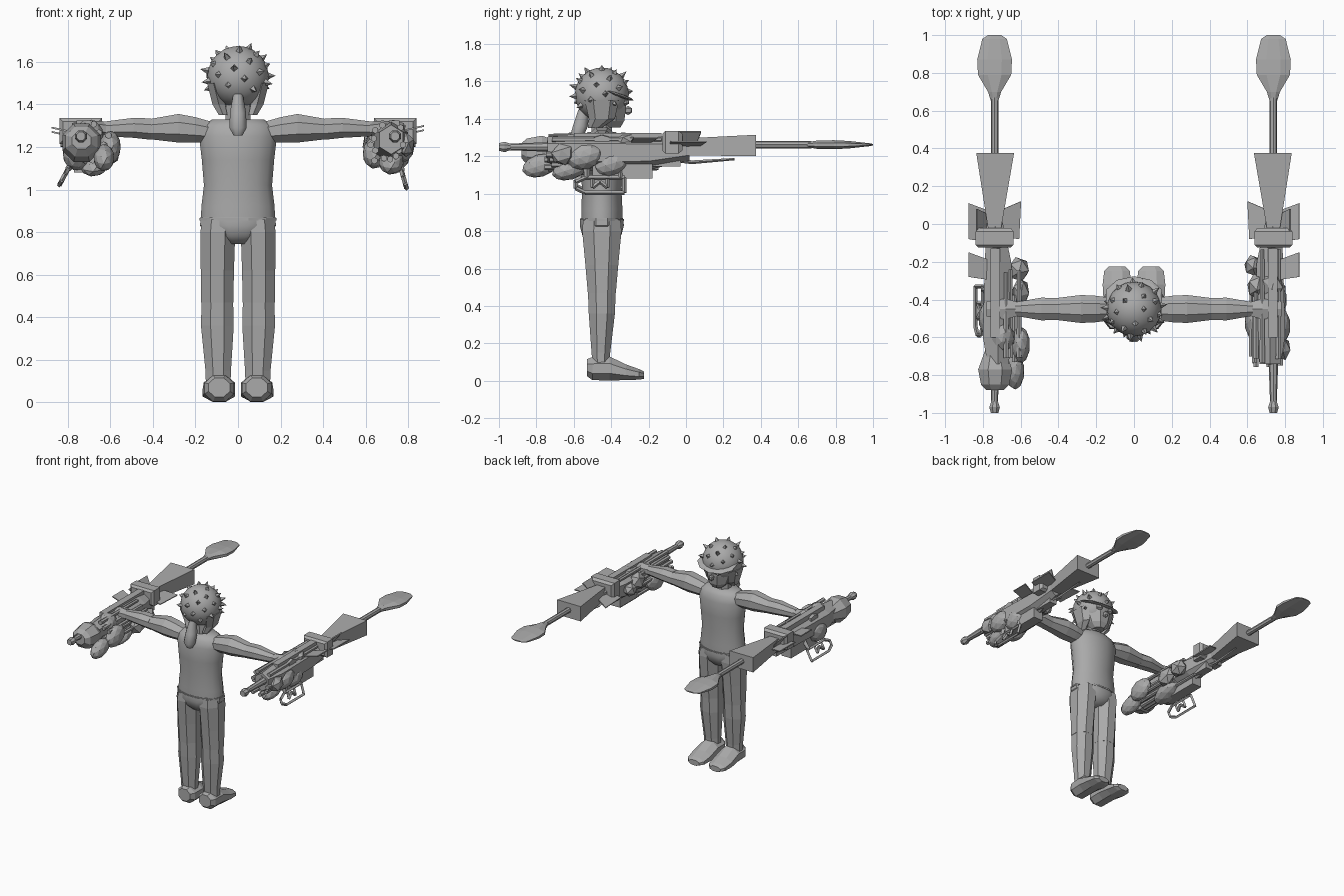
import bpy, bmesh, math, random
from mathutils import Vector, Matrix

random.seed(4)
if "Cube" in bpy.data.objects:
    bpy.data.objects.remove(bpy.data.objects["Cube"])

grey = bpy.data.materials.new("plain grey")
grey.use_nodes = True
grey.diffuse_color = (0.4, 0.4, 0.4, 1)
grey.node_tree.nodes["Principled BSDF"].inputs["Base Color"].default_value = (0.4, 0.4, 0.4, 1)


def finish(name, bm, angle=0):
    """Turn a bmesh into a named object, smooth below the given angle."""
    bmesh.ops.recalc_face_normals(bm, faces=bm.faces)
    me = bpy.data.meshes.new(name)
    bm.to_mesh(me)
    bm.free()
    me.materials.append(grey)
    if angle:
        me.polygons.foreach_set("use_smooth", [True] * len(me.polygons))
        me.set_sharp_from_angle(angle=math.radians(angle))
    ob = bpy.data.objects.new(name, me)
    bpy.context.collection.objects.link(ob)
    return ob


def loft(name, axis, rings, n=8, angle=0):
    """Skin rings (centre, half size u, half size v) set across one axis."""
    u, v = {"x": (1, 2), "y": (0, 2), "z": (0, 1)}[axis]
    bm, k, rows = bmesh.new(), 1 / math.cos(math.pi / n), []
    for c, ru, rv in rings:
        row = []
        for i in range(n):
            a = (i + 0.5) * math.tau / n
            p = Vector(c)
            p[u] += ru * k * math.cos(a)
            p[v] += rv * k * math.sin(a)
            row.append(bm.verts.new(p))
        rows.append(row)
    for a, b in zip(rows, rows[1:]):
        for i in range(n):
            j = (i + 1) % n
            bm.faces.new((a[i], a[j], b[j], b[i]))
    bm.faces.new(rows[0])
    bm.faces.new(rows[-1])
    return finish(name, bm, angle)


def bars(name, segments, n=6):
    """Tapered bars, each from p to q with a radius at both ends."""
    bm = bmesh.new()
    for p, q, r1, r2 in segments:
        p, q = Vector(p), Vector(q)
        d = q - p
        m = Matrix.Translation((p + q) / 2) @ d.to_track_quat("Z", "Y").to_matrix().to_4x4()
        bmesh.ops.create_cone(bm, cap_ends=True, segments=n, radius1=r1, radius2=r2,
                              depth=d.length, matrix=m)
    return finish(name, bm)


def lump(name, c, size, sub=1, tilt=0, angle=0):
    bm = bmesh.new()
    m = (Matrix.Translation(c) @ Matrix.Rotation(tilt, 4, "X")
         @ Matrix.Diagonal((*size, 1)))
    bmesh.ops.create_icosphere(bm, subdivisions=sub, radius=1, matrix=m)
    return finish(name, bm, angle)


def block(name, lo, hi):
    c = [(a + b) / 2 for a, b in zip(lo, hi)]
    ob = loft(name, "y", [((c[0], y, c[2]), (hi[0] - lo[0]) / 2, (hi[2] - lo[2]) / 2)
                          for y in (lo[1], hi[1])], 4)
    return ob


def plate(name, corners, thick=0.008):
    """Thin flat sheet through the given corners."""
    bm = bmesh.new()
    face = bm.faces.new([bm.verts.new(c) for c in corners])
    face.normal_update()
    step = face.normal * thick
    ext = bmesh.ops.extrude_face_region(bm, geom=[face])
    bmesh.ops.translate(bm, vec=step, verts=[g for g in ext["geom"]
                                             if isinstance(g, bmesh.types.BMVert)])
    return finish(name, bm)


Y = -0.45
# Torso, hips and neck
loft("torso", "z", [((0, Y, 0.84), .175, .11), ((0, Y, .92), .172, .11),
     ((0, Y, 1.02), .16, .105), ((0, Y, 1.14), .17, .115), ((0, Y, 1.25), .183, .115),
     ((0, Y, 1.3), .17, .1), ((0, Y, 1.33), .12, .075)], 16, 50)
loft("hips", "z", [((0, Y, .745), .06, .07), ((0, Y, .78), .13, .105),
     ((0, Y, .83), .178, .118), ((0, Y, .87), .176, .114)], 12, 40)
loft("belt", "z", [((0, Y, .855), .181, .118), ((0, Y, .866), .181, .118)], 12)
loft("neck", "z", [((0, Y, 1.3), .06, .055), ((0, Y, 1.42), .055, .055)], 8, 40)

# Head, face, cap brim, hair and tail
lump("head", (0, Y, 1.53), (.145, .145, .145), 3, angle=60)
loft("face", "z", [((0, Y + .05, 1.355), .04, .05), ((0, Y + .045, 1.39), .075, .075),
     ((0, Y + .03, 1.46), .1, .1), ((0, Y + .02, 1.53), .12, .11)], 8)
lump("brim", (0, Y + .07, 1.535), (.155, .11, .014), 2, tilt=-.35)
lump("nose", (0, Y + .14, 1.445), (.018, .025, .025))
loft("hair_tail", "z", [((0, -.59, 1.255), .022, .02), ((0, -.59, 1.29), .04, .035),
     ((0, -.565, 1.36), .038, .04), ((0, -.545, 1.45), .022, .03)], 8, 50)
for s in (-1, 1):
    loft("side_hair", "z", [((s * .07, Y - .04, 1.35), .02, .03),
         ((s * .09, Y, 1.4), .03, .06), ((s * .115, Y, 1.5), .03, .08)], 6)
    lump("eye_lens", (s * .045, Y + .125, 1.49), (.03, .025, .02))

# Spikes spread over the cap
spikes = []
for i in range(32):
    z = 0.93 - i * 0.043
    a = i * 2.4
    d = Vector((math.cos(a) * math.sqrt(1 - z * z), math.sin(a) * math.sqrt(1 - z * z), z))
    if d.y > .5 and z < .1:
        continue
    c = Vector((0, Y, 1.53))
    spikes.append((c + d * .135, c + d * random.uniform(.165, .185), .021, 0))
bars("cap_spikes", spikes, 4)

for s, side in ((-1, "right"), (1, "left")):
    # Legs and boots
    loft(side + "_thigh", "z", [((s * .098, Y, .47), .076, .075), ((s * .097, Y, .62), .078, .088),
         ((s * .095, Y, .8), .082, .105), ((s * .093, Y, .86), .075, .1)], 8)
    loft(side + "_shin", "z", [((s * .093, Y - .005, .09), .058, .045),
         ((s * .093, Y - .005, .15), .06, .05), ((s * .097, Y, .36), .077, .07),
         ((s * .097, Y, .475), .074, .074)], 8)
    loft(side + "_boot", "y", [((s * .088, -.53, .07), .05, .045), ((s * .088, -.5, .065), .07, .062),
         ((s * .088, -.41, .066), .073, .064), ((s * .09, -.32, .045), .076, .042),
         ((s * .09, -.25, .034), .068, .028), ((s * .09, -.225, .03), .045, .02)], 8)
    # Arms and hands
    loft(side + "_upper_arm", "x", [((s * .13, Y, 1.27), .06, .05), ((s * .2, Y, 1.28), .07, .06),
         ((s * .28, Y, 1.288), .074, .067), ((s * .41, Y, 1.284), .058, .048)], 8)
    loft(side + "_forearm", "x", [((s * .41, Y, 1.284), .058, .05), ((s * .49, Y, 1.29), .06, .047),
         ((s * .63, Y, 1.285), .036, .034)], 8)
    loft(side + "_hand", "x", [((s * .62, Y, 1.285), .038, .03), ((s * .68, Y, 1.295), .055, .025),
         ((s * .78, Y, 1.29), .04, .02)], 6)

    # Paddle blade, shaft and tail knob
    x = s * .738
    loft(side + "_paddle_blade", "y", [((x, .64, 1.262), .016, .012), ((x, .7, 1.262), .035, .022),
         ((x, .79, 1.262), .088, .024), ((x, .87, 1.262), .092, .02),
         ((x, .98, 1.262), .065, .008), ((x, 1, 1.262), .035, .004)], 8)
    bars(side + "_shaft", [((x, -.05, 1.262), (x, .67, 1.262), .02, .02),
         ((x, -.97, 1.25), (x, -.6, 1.25), .017, .03)], 8)
    loft(side + "_tail_knob", "y", [((x, -1, 1.25), .02, .02), ((x, -.97, 1.25), .028, .028),
         ((x, -.93, 1.25), .014, .014)], 8)

    # Flared stock, receiver blocks and lower spar
    loft(side + "_flared_stock", "y", [((x, -.02, 1.25), .035, .045),
         ((s * .735, .375, 1.258), .1, .057)], 4)
    loft(side + "_receiver", "y", [((s * .72, -.74, 1.235), .055, .06), ((s * .72, -.6, 1.22), .08, .085),
         ((s * .72, -.2, 1.22), .07, .08), ((x, .02, 1.235), .04, .05)], 6)
    loft(side + "_sight_block", "y", [((x, -.125, 1.275), .085, .045), ((x, -.11, 1.275), .1, .06),
         ((x, -.04, 1.275), .1, .06), ((x, -.02, 1.275), .085, .045)], 4)
    block(side + "_lower_box", (s * .73 - .04, -.5, 1.08), (s * .73 + .04, -.18, 1.16))
    block(side + "_under_rail", (s * .72 - .03, -.3, 1.145), (s * .72 + .03, -.03, 1.2))
    block(side + "_top_rail", (s * .735 - .025, -.6, 1.29), (s * .735 + .025, -.13, 1.325))
    bars(side + "_lower_spar", [((s * .72, -.12, 1.19), (s * .72, .03, 1.168), .012, .01),
         ((s * .72, .03, 1.168), (s * .72, .26, 1.185), .01, .006)], 4)

    # Swept fins
    for lo, hi, z in ((-.1, .12, 1.245), (-.3, -.14, 1.265)):
        plate(side + "_outer_fin", [(s * .74, lo, z), (s * .875, lo + .02, z + .03),
              (s * .875, hi - .01, z + .03), (s * .74, hi - .06, z)])
    plate(side + "_inner_fin", [(s * .74, -.06, 1.26), (s * .61, -.08, 1.22),
          (s * .6, .12, 1.22), (s * .74, .06, 1.26)])
    plate(side + "_upright_fin", [(s * .77, -.1, 1.25), (s * .83, -.1, 1.33),
          (s * .83, .08, 1.33), (s * .77, .05, 1.25)])

    # Bundled tubes around the receiver
    tubes = []
    for i in range(14):
        a = i * math.tau / 14
        r = random.uniform(.06, .105)
        tx, tz = s * .7 + r * math.cos(a), 1.21 + r * math.sin(a)
        tubes.append(((tx, -.76 + random.uniform(0, .06), tz),
                      (tx, random.uniform(-.4, -.12), tz), .016, .012))
    bars(side + "_tubes", tubes, 6)

    # Guard loop with zigzag brace, hung below the receiver
    top, low = ((s * .77, 1.085), (s * .792, 1.005)) if s > 0 else ((-.8, 1.095), (-.84, 1.02))
    pt = lambda y, t: (low[0] + (top[0] - low[0]) * t, y, low[1] + (top[1] - low[1]) * t)
    loop = [(-.33, 1), (-.33, 0), (-.54, 0), (-.59, .3), (-.59, .7), (-.54, 1), (-.33, 1)]
    brace = [(-.5, .9), (-.5, .35), (-.46, .75), (-.42, .35), (-.42, .9)]
    bars(side + "_guard_loop", [(pt(*a), pt(*b), .011, .011) for path in (loop, brace)
                                for a, b in zip(path, path[1:])], 4)
    bars(side + "_guard_hangers", [(pt(y, 1), (s * .75, y, 1.16), .014, .02) for y in (-.35, -.53)], 4)

# Faceted pods clustered on each receiver
pods = {
    "right": [(-.6, -.64, 1.2, .05, .1, .075), (-.7, -.6, 1.25, .07, .09, .08),
              (-.61, -.24, 1.2, .06, .07, .06), (-.6, -.36, 1.18, .05, .08, .07),
              (-.63, -.78, 1.15, .05, .1, .06), (-.76, -.5, 1.17, .065, .1, .08),
              (-.68, -.45, 1.12, .07, .12, .05)],
    "left": [(.79, -.66, 1.21, .042, .065, .06), (.65, -.33, 1.24, .055, .07, .07),
             (.63, -.22, 1.22, .05, .06, .05), (.73, -.33, 1.28, .065, .08, .05),
             (.77, -.54, 1.2, .06, .1, .07), (.74, -.4, 1.16, .07, .1, .07),
             (.64, -.52, 1.17, .055, .1, .07), (.72, -.62, 1.13, .06, .1, .055)]}
for side, group in pods.items():
    for x, y, z, rx, ry, rz in group:
        lump(side + "_pod", (x, y, z), (rx, ry, rz), 2 if ry > .08 else 1, tilt=.3)
loft("right_end_cone", "y", [((-.735, -.88, 1.23), .045, .04), ((-.735, -.85, 1.225), .075, .07),
     ((-.735, -.77, 1.22), .09, .09), ((-.735, -.66, 1.22), .05, .05)], 8)
